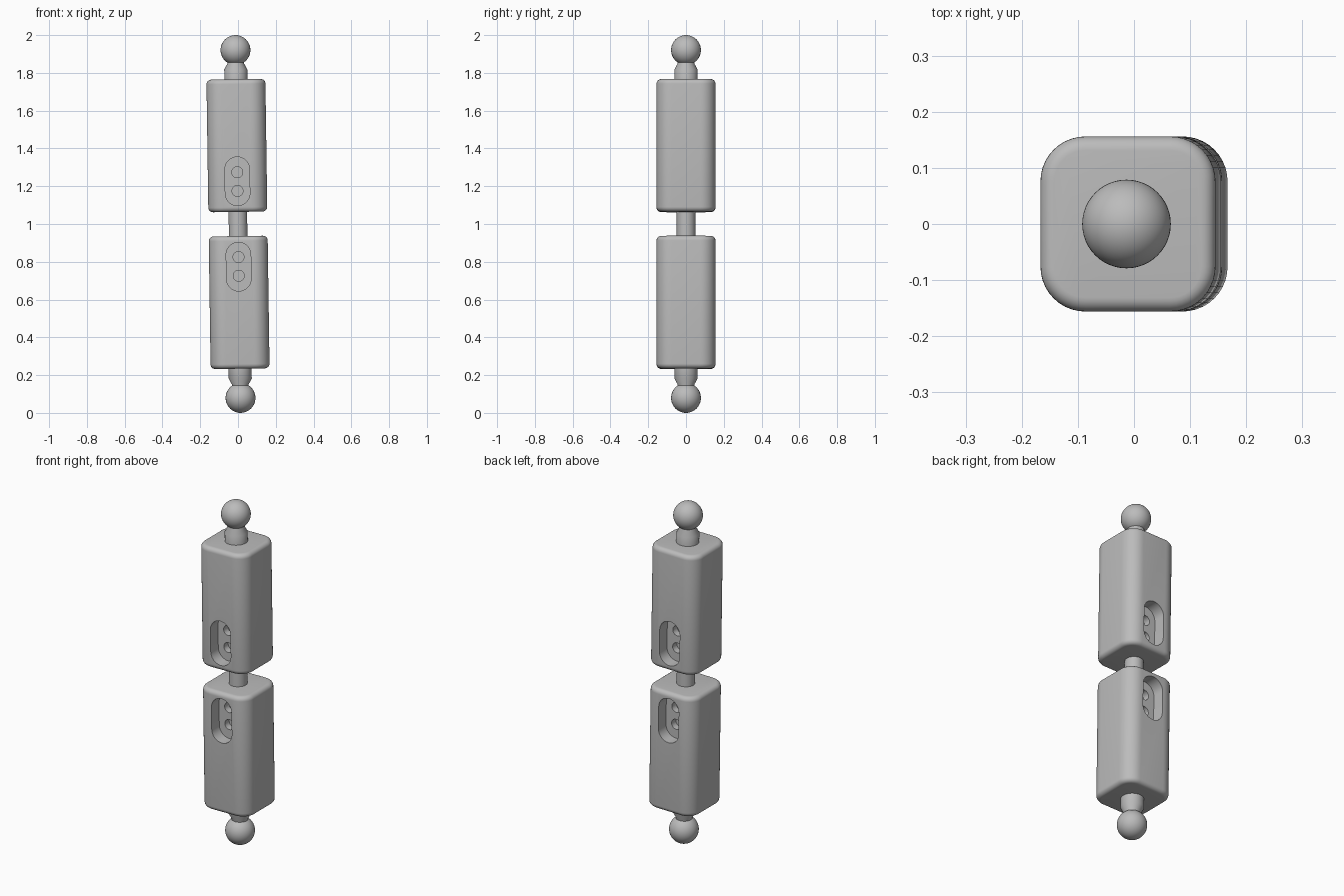
import bpy, bmesh, math
from mathutils import Matrix, Vector

if "Cube" in bpy.data.objects:
    bpy.data.objects.remove(bpy.data.objects["Cube"], do_unlink=True)

# Single grey finish
GREY = (0.5, 0.5, 0.5, 1.0)
grey = bpy.data.materials.new("plain_grey")
grey.use_nodes = True
grey.diffuse_color = GREY
grey.node_tree.nodes["Principled BSDF"].inputs["Base Color"].default_value = GREY

# The whole arm leans slightly about y; z = 0 in part space is the arm's middle
LEAN = Matrix.Translation((0, 0, 1)) @ Matrix.Rotation(-0.0145, 4, "Y")
WIDTH = 0.312
BOX_IN, BOX_OUT = 0.064, 0.766
SLOT_R, SLOT_IN, SLOT_OUT, SLOT_DEPTH = 0.065, 0.097, 0.355, 0.07
HOLE_R, HOLE_DEPTH = 0.029, 0.04


def finish(name, bm):
    bmesh.ops.recalc_face_normals(bm, faces=bm.faces)
    mesh = bpy.data.meshes.new(name)
    bm.to_mesh(mesh)
    bm.free()
    mesh.materials.append(grey)
    ob = bpy.data.objects.new(name, mesh)
    bpy.context.collection.objects.link(ob)
    return ob


def activate(ob):
    bpy.ops.object.select_all(action="DESELECT")
    ob.select_set(True)
    bpy.context.view_layer.objects.active = ob


def smooth(ob):
    activate(ob)
    bpy.ops.object.shade_smooth_by_angle(angle=math.radians(35))
    ob.matrix_world = LEAN


def lathe(name, profile, sign=1, steps=48):
    """Turn a (radius, z) profile about z."""
    bm = bmesh.new()
    verts = [bm.verts.new((r, 0, z * sign)) for r, z in profile]
    edges = [bm.edges.new(pair) for pair in zip(verts, verts[1:])]
    bmesh.ops.spin(bm, geom=verts + edges, cent=(0, 0, 0), axis=(0, 0, 1),
                   angle=math.tau, steps=steps)
    bmesh.ops.remove_doubles(bm, verts=bm.verts, dist=1e-5)
    ob = finish(name, bm)
    smooth(ob)
    return ob


def pill_cutter(radius, z_low, z_high, side, y_inner):
    """Stadium (or round) prism running in from one face along y."""
    bm = bmesh.new()
    n = 24
    outline = []
    for centre, start in ((z_high - radius, 0), (z_low + radius, math.pi)):
        for i in range(n + 1):
            a = start + math.pi * i / n
            outline.append(bm.verts.new((radius * math.cos(a), side * WIDTH,
                                         centre + radius * math.sin(a))))
    bmesh.ops.remove_doubles(bm, verts=bm.verts, dist=1e-5)
    bm.verts.ensure_lookup_table()
    face = bm.faces.new([v for v in outline if v.is_valid])
    new = bmesh.ops.extrude_face_region(bm, geom=[face])["geom"]
    for v in new:
        if isinstance(v, bmesh.types.BMVert):
            v.co.y = side * y_inner
    ob = finish("cutter", bm)
    ob.hide_render = True
    return ob


def rounded_housing(name, sign):
    # Block with generous upright corners and softer end edges
    bm = bmesh.new()
    bmesh.ops.create_cube(bm, size=1)
    bmesh.ops.scale(bm, vec=(WIDTH, WIDTH, BOX_OUT - BOX_IN), verts=bm.verts)
    upright = [e for e in bm.edges
               if abs((e.verts[0].co - e.verts[1].co).z) > 0.1]
    bmesh.ops.bevel(bm, geom=upright, offset=0.08, segments=10,
                    affect="EDGES", profile=0.5)
    rims = [e for e in bm.edges
            if abs((e.verts[0].co - e.verts[1].co).z) < 1e-4]
    bmesh.ops.bevel(bm, geom=rims, offset=0.025, segments=6,
                    affect="EDGES", profile=0.5)
    bmesh.ops.translate(bm, vec=(0, 0, sign * (BOX_IN + BOX_OUT) / 2),
                        verts=bm.verts)
    housing = finish(name, bm)

    # Recessed slot with two bolt holes, front and back
    floor = WIDTH / 2 - SLOT_DEPTH
    cuts = [(SLOT_R, SLOT_IN, SLOT_OUT, floor)]
    for z in (0.175, 0.274):
        cuts.append((HOLE_R, z - HOLE_R, z + HOLE_R, floor - HOLE_DEPTH))
    for side in (-1, 1):
        for radius, low, high, inner in cuts:
            low, high = sorted((sign * low, sign * high))
            cutter = pill_cutter(radius, low, high, side, inner)
            activate(housing)
            mod = housing.modifiers.new("cut", "BOOLEAN")
            mod.operation, mod.solver, mod.object = "DIFFERENCE", "EXACT", cutter
            bpy.ops.object.modifier_apply(modifier=mod.name)
            bpy.data.objects.remove(cutter, do_unlink=True)
    smooth(housing)


# Middle rod joining the housings
lathe("middle_rod", [(0, -0.08), (0.049, -0.08), (0.049, 0.08), (0, 0.08)])

# Mirrored ends: housing, tapered neck and ball
NECK = [(0, 0.75), (0.061, 0.75), (0.061, 0.818), (0.044, 0.85),
        (0.044, 0.88), (0, 0.88)]
BALL = [(0.079 * math.sin(math.pi * i / 24), 0.921 - 0.079 * math.cos(math.pi * i / 24))
        for i in range(25)]
for label, sign in (("upper", 1), ("lower", -1)):
    rounded_housing(label + "_housing", sign)
    lathe(label + "_neck", NECK, sign)
    lathe(label + "_ball", BALL, sign)
